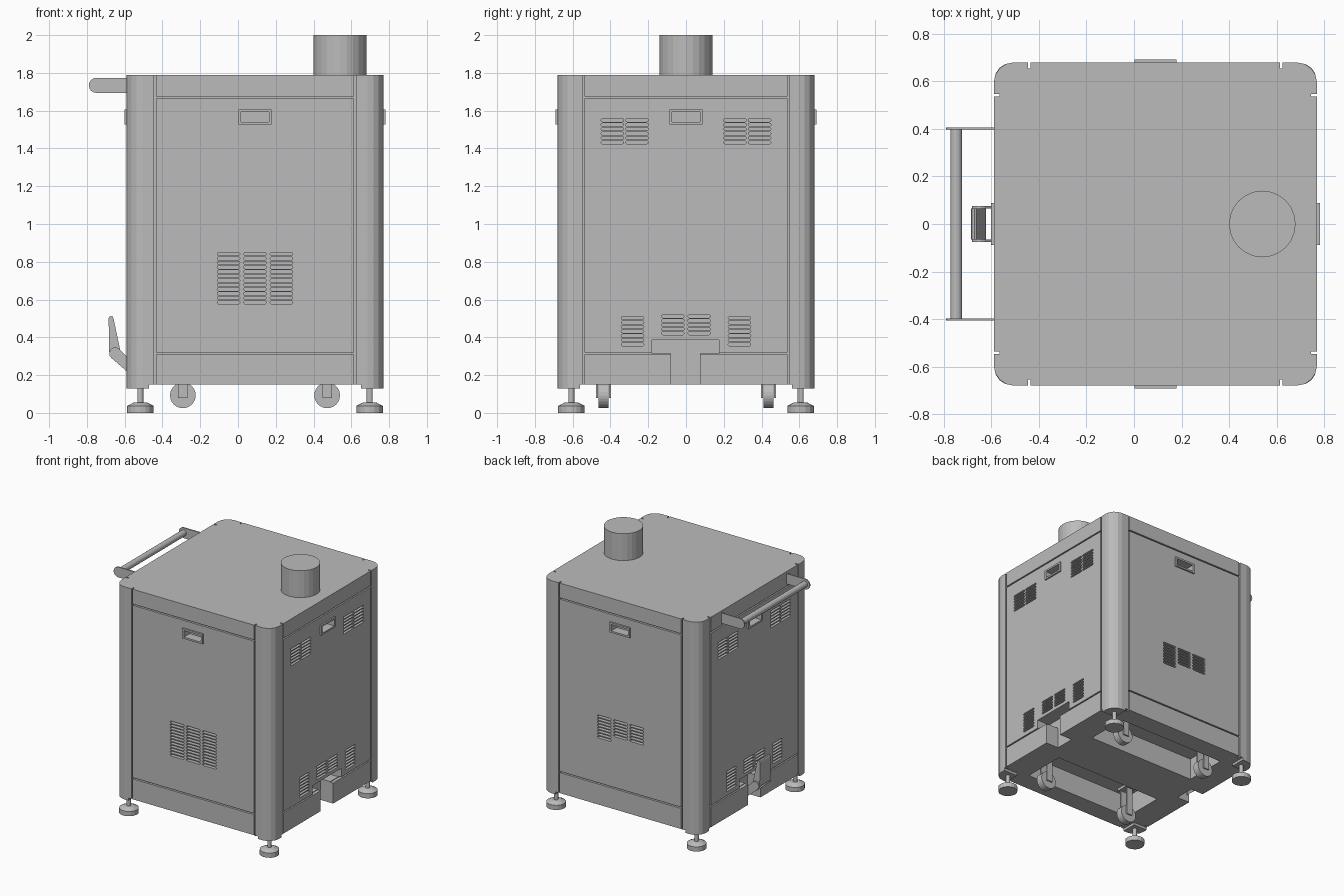
import bpy, bmesh
from math import pi, cos, sin, radians
from mathutils import Matrix

cube = bpy.data.objects.get("Cube")
if cube:
    bpy.data.objects.remove(cube, do_unlink=True)

steel = bpy.data.materials.new("grey_steel")
steel.use_nodes = True
GREY = (0.5, 0.5, 0.5, 1)
steel.diffuse_color = GREY
steel.node_tree.nodes["Principled BSDF"].inputs["Base Color"].default_value = GREY

CX, HALF, SKIN = 0.09, 0.68, 0.655      # body centre, outer half width, core half width
LOW, TOP = 0.15, 1.79
CENTRE = Matrix.Translation((CX, 0, 0))
AXES = {"x": lambda a, b, c: (c, a, b),
        "y": lambda a, b, c: (a, c, b),
        "z": lambda a, b, c: (a, b, c)}


def add_prism(bm, pts, axis, lo, hi):
    """Extrude a 2D outline along an axis."""
    put = AXES[axis]
    face = bm.faces.new([bm.verts.new(put(a, b, lo)) for a, b in pts])
    new = bmesh.ops.extrude_face_region(bm, geom=[face])["geom"]
    verts = [g for g in new if isinstance(g, bmesh.types.BMVert)]
    step = put(0, 0, hi - lo)
    bmesh.ops.translate(bm, vec=step, verts=verts)


def finish(name, bm, matrix=None):
    if matrix:
        bm.transform(matrix)
    bmesh.ops.recalc_face_normals(bm, faces=bm.faces[:])
    mesh = bpy.data.meshes.new(name)
    bm.to_mesh(mesh)
    bm.free()
    mesh.materials.append(steel)
    obj = bpy.data.objects.new(name, mesh)
    bpy.context.collection.objects.link(obj)
    return obj


def prism(name, pts, axis, lo, hi, matrix=None):
    bm = bmesh.new()
    add_prism(bm, pts, axis, lo, hi)
    return finish(name, bm, matrix)


def rect(a0, a1, b0, b1):
    return [(a0, b0), (a1, b0), (a1, b1), (a0, b1)]


def arc(a, b, r, start, end, n):
    return [(a + r * cos(radians(start + (end - start) * i / n)),
             b + r * sin(radians(start + (end - start) * i / n))) for i in range(n + 1)]


def disc(a, b, r, n):
    return arc(a, b, r, 0, 360 - 360 / n, n - 1)


def capsule(a0, a1, b, r):
    return arc(a1 - r, b, r, -90, 90, 4) + arc(a0 + r, b, r, 90, 270, 4)


def carve(obj, cutter):
    mod = obj.modifiers.new("cut", "BOOLEAN")
    mod.operation, mod.solver, mod.object = "DIFFERENCE", "EXACT", cutter
    bpy.context.view_layer.objects.active = obj
    bpy.ops.object.modifier_apply(modifier=mod.name)


def vent(bm, centre, low, rows, pitch):
    """Column of rounded slots."""
    for i in range(rows):
        add_prism(bm, capsule(centre - 0.06, centre + 0.06, low + pitch * (i + 0.5), 0.008),
                  "y", -0.72, -0.63)


# Inner body with two caster wells in the underside
core = prism("body_core", rect(-SKIN, SKIN, -SKIN, SKIN), "z", LOW, TOP, CENTRE)
bm = bmesh.new()
for s in (-1, 1):
    add_prism(bm, rect(-0.47, 0.47, s * 0.36 - 0.17, s * 0.36 + 0.17), "z", 0.1, 0.32)
wells = finish("well_cutter", bm, CENTRE)
carve(core, wells)
bpy.data.objects.remove(wells, do_unlink=True)

# Four faces, each made facing the front and then turned into place
for label, turn in (("front", 0), ("left", 1), ("back", 2), ("right", 3)):
    place = CENTRE @ Matrix.Rotation(turn * pi / 2, 4, "Z")
    service = turn % 2 == 1
    w = 0.537 if service else 0.525
    door = prism(label + "_door", rect(-w, w, 0.32, 1.665), "y", -HALF, -SKIN, place)
    prism(label + "_lintel", rect(-w, w, 1.675, TOP), "y", -HALF, -SKIN, place)
    kick = prism(label + "_kick_panel", rect(-w, w, LOW, 0.31), "y", -HALF, -SKIN, place)
    grip = prism(label + "_grip_frame", rect(-0.088, 0.088, 1.528, 1.606), "y", -0.692, -HALF, place)

    # Slots, grip pocket and service opening
    bm = bmesh.new()
    add_prism(bm, rect(-0.073, 0.073, 1.541, 1.592), "y", -0.72, -0.62)
    if service:
        for s in (-1, 1):
            vent(bm, s * 0.26, 1.42, 6, 0.0235)
            vent(bm, s * 0.39, 1.42, 6, 0.0235)
            vent(bm, s * 0.07, 0.41, 5, 0.0225)
            vent(bm, s * 0.283, 0.35, 7, 0.0235)
        tee = [(-0.08, 0.1), (0.075, 0.1), (0.075, 0.315), (0.175, 0.315),
               (0.175, 0.387), (-0.18, 0.387), (-0.18, 0.315), (-0.08, 0.315)]
        add_prism(bm, tee, "y", -0.72, -0.57)
    else:
        for k in (-1, 0, 1):
            vent(bm, k * 0.14, 0.573, 12, 0.0233)
    cutter = finish("opening_cutter", bm, place)
    for part in (core, door, kick, grip):
        carve(part, cutter)
    bpy.data.objects.remove(cutter, do_unlink=True)

# Corner posts, levelling feet and casters, mirrored to all four corners
wheel_r = 0.068
for sx, xn in ((-1, "right"), (1, "left")):
    for sy, yn in ((-1, "front"), (1, "back")):
        tag = yn + "_" + xn + "_"
        flip = CENTRE @ Matrix.Diagonal((sx, sy, 1, 1))
        corner = arc(HALF - 0.085, HALF - 0.085, 0.085, 0, 90, 4)
        prism(tag + "post", corner + [(0.535, HALF), (0.535, SKIN), (SKIN, SKIN),
              (SKIN, 0.547), (HALF, 0.547)], "z", LOW, TOP, flip)
        prism(tag + "corner_plate", corner + [(0.56, HALF), (0.56, 0.56), (HALF, 0.56)],
              "z", 0.13, LOW, flip)

        bm = bmesh.new()
        for r1, r2, z0, z1 in ((0.07, 0.07, 0, 0.037), (0.07, 0.035, 0.037, 0.055),
                               (0.016, 0.016, 0.05, 0.14)):
            bmesh.ops.create_cone(bm, cap_ends=True, segments=16, radius1=r1, radius2=r2,
                                  depth=z1 - z0,
                                  matrix=Matrix.Translation((0.607, 0.607, (z0 + z1) / 2)))
        finish(tag + "foot", bm, flip)

        bm = bmesh.new()
        add_prism(bm, disc(0.382, 0.025 + wheel_r, wheel_r, 24), "y", 0.41, 0.464)
        finish(tag + "caster_wheel", bm, flip)
        bm = bmesh.new()
        for y in (0.397, 0.467):
            add_prism(bm, rect(0.357, 0.407, 0.08, 0.3), "y", y, y + 0.01)
        add_prism(bm, rect(0.34, 0.424, 0.3, 0.32), "y", 0.39, 0.484)
        finish(tag + "caster_fork", bm, flip)

# Flue on the top
prism("flue", disc(0.54, 0, 0.14, 24), "z", TOP, 2.0)

# Push handle on one side
plate = [(-0.59, 1.694), (-0.59, 1.774)] + arc(-0.75, 1.734, 0.04, 90, 270, 8)
for s, n in ((-1, "front"), (1, "back")):
    prism(n + "_handle_plate", plate, "y", s * 0.402 - 0.005, s * 0.402 + 0.005)
bar = prism("handle_bar", disc(-0.748, 1.734, 0.024, 16), "y", -0.4, 0.4)

# Foot pedal: two thin arms and a tapered lever
arm = [(-0.565, 0.2), (-0.565, 0.275)] + arc(-0.65, 0.315, 0.032, 50, 230, 6)
for s, n in ((-1, "front"), (1, "back")):
    prism(n + "_pedal_arm", arm, "y", s * 0.07 - 0.005, s * 0.07 + 0.005)
lever = arc(-0.672, 0.5, 0.013, 0, 180, 4) + arc(-0.652, 0.325, 0.03, 180, 360, 6)
prism("pedal_lever", lever, "y", -0.065, 0.065)
